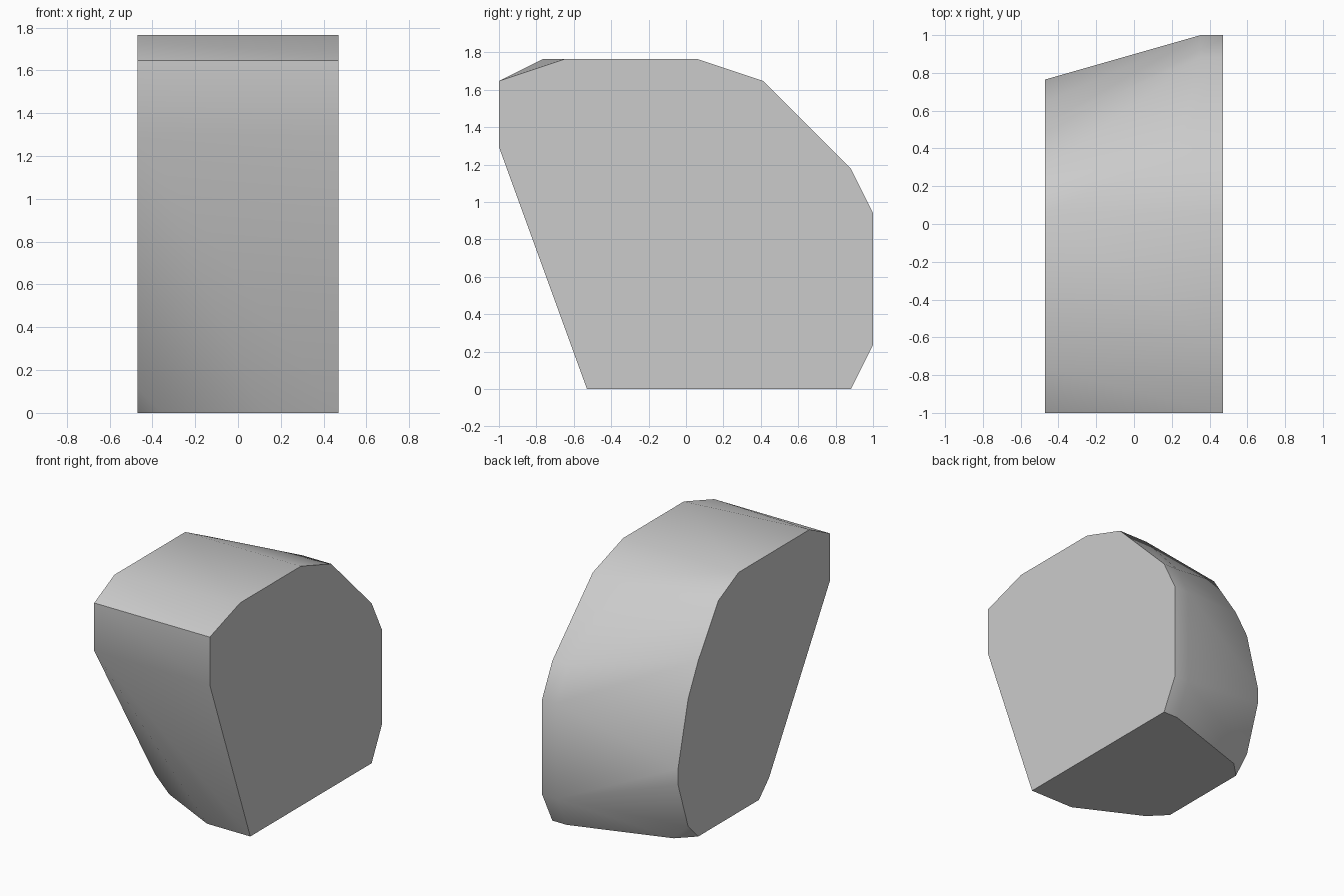
import bpy
import bmesh
from math import radians

default_cube = bpy.data.objects.get("Cube")
if default_cube:
    bpy.data.objects.remove(default_cube, do_unlink=True)

# The block is laid out on a whole-number lattice
CELL = 2 / 17
WIDTH, DEPTH = 8, 17


def make_material(name, colour):
    mat = bpy.data.materials.new(name)
    mat.use_nodes = True
    mat.diffuse_color = colour
    mat.node_tree.nodes["Principled BSDF"].inputs["Base Color"].default_value = colour
    return mat


def lattice_point(across, back, up):
    return ((across - WIDTH / 2) * CELL, (back - DEPTH / 2) * CELL, up * CELL)


# Side outlines as (back, up) pairs
left_profile = [(0, 14), (3, 15), (9, 15), (12, 14), (16, 10),
                (17, 8), (17, 2), (16, 0), (4, 0), (0, 11)]
right_profile = [(0, 14), (2, 15), (9, 15), (11, 14), (13, 11), (14, 9), (15, 5),
                 (15, 4), (14, 1), (13, 0), (7, 0), (6, 1), (0, 11)]
# Corner points between the two sides: rounded base, rear and top edges
between = [(5, 4, 0), (1, 6, 0), (1, 14, 0), (7, 16, 0),
           (7, 17, 2), (7, 17, 8), (7, 16, 10), (6, 12, 14)]

points = [(WIDTH, back, up) for back, up in left_profile]
points += [(0, back, up) for back, up in right_profile]
points += between

# Wrap the outlines in one convex skin
bm = bmesh.new()
for point in points:
    bm.verts.new(lattice_point(*point))
hull = bmesh.ops.convex_hull(bm, input=bm.verts[:])
unused = {g for g in hull["geom_interior"] + hull["geom_unused"]
          if isinstance(g, bmesh.types.BMVert)}
bmesh.ops.delete(bm, geom=list(unused), context="VERTS")
bmesh.ops.dissolve_limit(bm, angle_limit=radians(0.5),
                         verts=bm.verts[:], edges=bm.edges[:])
bmesh.ops.recalc_face_normals(bm, faces=bm.faces[:])

mesh = bpy.data.meshes.new("rounded_block")
bm.to_mesh(mesh)
bm.free()
mesh.materials.append(make_material("light grey", (0.6, 0.6, 0.6, 1)))
block = bpy.data.objects.new("rounded_block", mesh)
bpy.context.collection.objects.link(block)

# Smooth the gentle bends, keep the hard edges
bpy.ops.object.select_all(action="DESELECT")
block.select_set(True)
bpy.context.view_layer.objects.active = block
bpy.ops.object.shade_smooth_by_angle(angle=radians(30))
